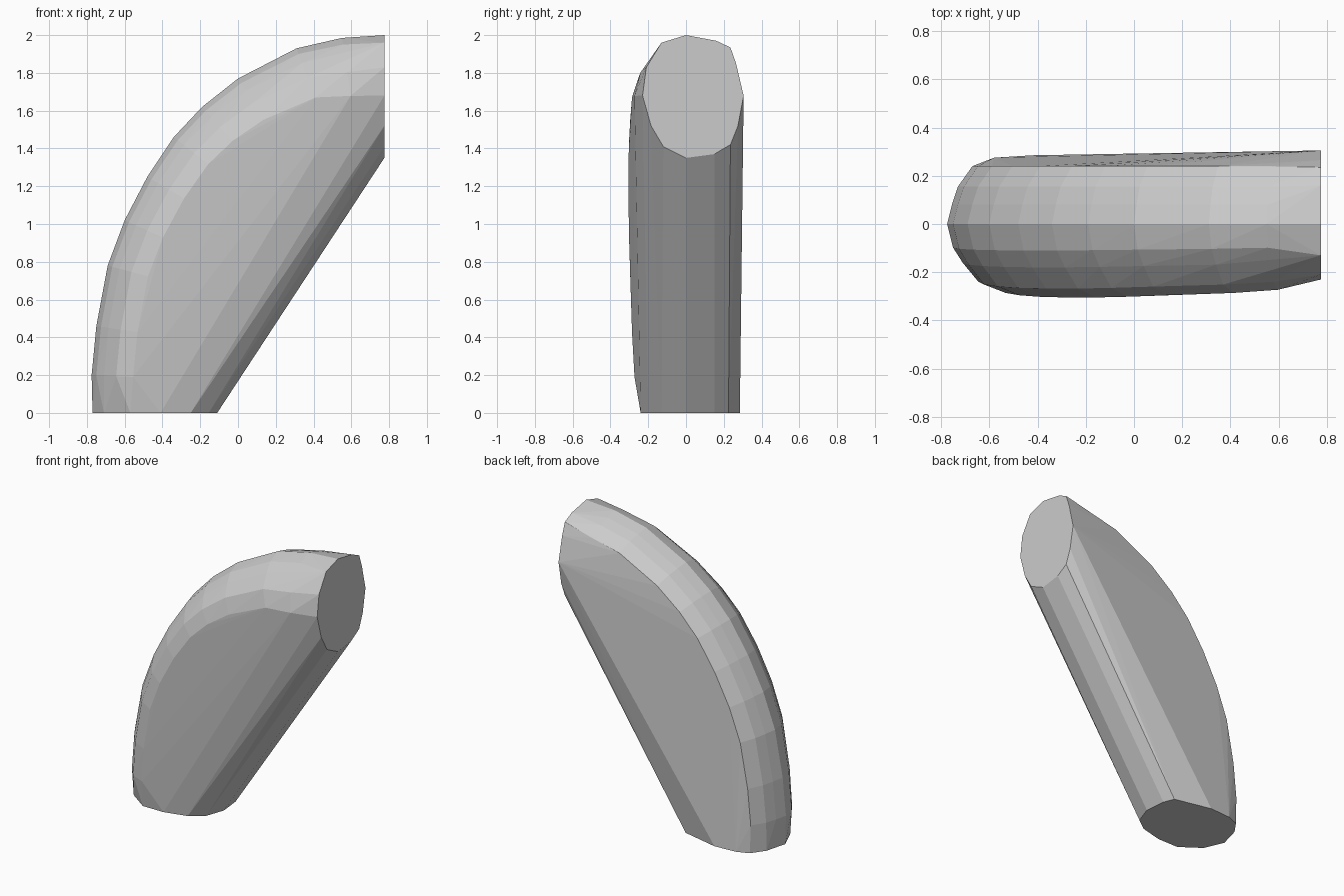
import bpy, bmesh, math
from mathutils import Vector

if "Cube" in bpy.data.objects:
    bpy.data.objects.remove(bpy.data.objects["Cube"])

# Outer silhouette of the bend (x, z), from lower end to upper end
ARC = [(-0.77, 0), (-0.775, 0.2), (-0.75, 0.46), (-0.69, 0.78), (-0.60, 1.02),
       (-0.48, 1.25), (-0.34, 1.46), (-0.19, 1.62), (0, 1.77),
       (0.31, 1.93), (0.55, 1.985), (0.775, 2.0)]

# Half cross-sections of the outer bend (depth below silhouette, y)
FRONT = [(0.025, -0.11), (0.065, -0.18), (0.13, -0.268), (0.22, -0.305)]
BACK = [(0, 0), (0.02, 0.08), (0.045, 0.155), (0.105, 0.24)]

# Flat end outlines: lower (x, y) and upper (y, z)
LOWER = [(-0.77, 0), (-0.73, 0.15), (-0.665, 0.242), (-0.58, 0.275), (-0.42, 0.285),
         (-0.155, 0.225), (-0.125, 0.15), (-0.11, 0), (-0.155, -0.13), (-0.25, -0.2),
         (-0.41, -0.24), (-0.57, -0.24), (-0.71, -0.14)]
UPPER = [(0, 2), (0.16, 1.97), (0.235, 1.935), (0.265, 1.85), (0.305, 1.68),
         (0.275, 1.52), (0.235, 1.42), (0.15, 1.37), (0, 1.35), (-0.12, 1.41),
         (-0.185, 1.52), (-0.23, 1.68), (-0.21, 1.83), (-0.13, 1.96)]

points = [(x, y, 0) for x, y in LOWER] + [(0.775, y, z) for y, z in UPPER]

# Sections along the bend, fullest in the middle at the front
for i in range(1, len(ARC) - 1):
    t = i / (len(ARC) - 1)
    tangent = (Vector(ARC[i + 1]) - Vector(ARC[i - 1])).normalized()
    inward = Vector((tangent.y, -tangent.x))
    for depth, y in FRONT + BACK:
        if y < 0:
            y *= 0.82 + 0.18 * math.sin(math.pi * t) ** 0.7
            depth *= 1 + 0.6 * t ** 4
        p = Vector(ARC[i]) + inward * depth
        points.append((min(p.x, 0.775), y, max(p.y, 0)))

# Wrap everything in one faceted convex skin
bm = bmesh.new()
for p in points:
    bm.verts.new(p)
hull = bmesh.ops.convex_hull(bm, input=bm.verts)
loose = {g for g in hull["geom_interior"] + hull["geom_unused"]
         if isinstance(g, bmesh.types.BMVert)}
bmesh.ops.delete(bm, geom=list(loose), context='VERTS')
bmesh.ops.dissolve_limit(bm, angle_limit=math.radians(1),
                         verts=bm.verts, edges=bm.edges)
bmesh.ops.recalc_face_normals(bm, faces=bm.faces)
mesh = bpy.data.meshes.new("bent_hull")
bm.to_mesh(mesh)
bm.free()
bpy.context.collection.objects.link(bpy.data.objects.new("bent_hull", mesh))
